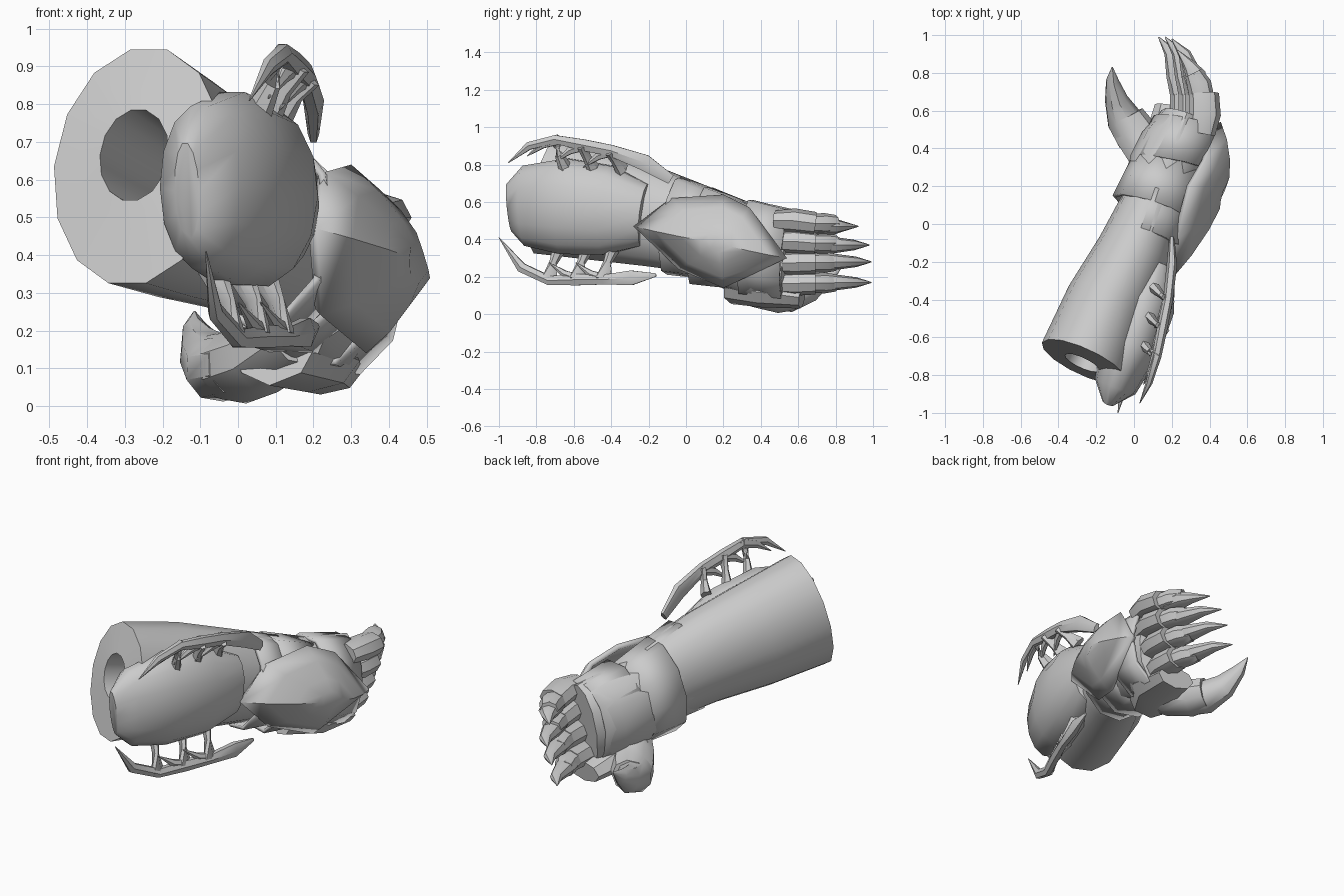
import bpy, bmesh, math
from mathutils import Vector as V


def finish(name, bm, thick=0, angle=40):
    bmesh.ops.recalc_face_normals(bm, faces=bm.faces)
    me = bpy.data.meshes.new(name)
    bm.to_mesh(me)
    bm.free()
    ob = bpy.data.objects.new(name, me)
    bpy.context.collection.objects.link(ob)
    if thick:
        m = ob.modifiers.new("thickness", 'SOLIDIFY')
        m.thickness = thick
        m.offset = -1
    bpy.ops.object.select_all(action='DESELECT')
    ob.select_set(True)
    bpy.context.view_layer.objects.active = ob
    bpy.ops.object.shade_smooth_by_angle(angle=math.radians(angle))
    return ob


def loft(name, stations, n=10, axis=None, caps=True, thick=0, angle=40):
    """Skin elliptical rings; station = x, y, z, side radius, up radius."""
    bm = bmesh.new()
    rings = []
    pts = [V(s[:3]) for s in stations]
    for i, s in enumerate(stations):
        t = V(axis) if axis else pts[min(i + 1, len(pts) - 1)] - pts[max(i - 1, 0)]
        t.normalize()
        ref = V((0, 0, 1)) if abs(t.z) < .9 else V((0, -1, 0))
        side = t.cross(ref).normalized()
        up = side.cross(t)
        rings.append([bm.verts.new(pts[i] + side * s[3] * math.cos(a) + up * s[4] * math.sin(a))
                      for a in (2 * math.pi * k / n for k in range(n))])
    for a, b in zip(rings, rings[1:]):
        for k in range(n):
            bm.faces.new((a[k], a[(k + 1) % n], b[(k + 1) % n], b[k]))
    if caps:
        bm.faces.new(rings[0])
        bm.faces.new(rings[-1])
    return finish(name, bm, thick, angle)


def shield(name, outline, bulge, peak, thick):
    """Domed plate: outline shrinks towards its peak while rising along bulge."""
    bm = bmesh.new()
    pts, c, h = [V(p) for p in outline], V(peak), V(bulge)
    n = len(pts)
    rings = [[bm.verts.new(c + (p - c) * f + h * (1 - f * f)) for p in pts]
             for f in (1, .75, .45, .2)]
    for a, b in zip(rings, rings[1:]):
        for k in range(n):
            bm.faces.new((a[k], a[(k + 1) % n], b[(k + 1) % n], b[k]))
    bm.faces.new(rings[-1])
    return finish(name, bm, thick, 35)


# forearm sleeve with a recessed arm hole in its end
loft("forearm", [(-.13, -.41, .58, .09, .11), (-.275, -.735, .665, .10, .125),
                 (-.265, -.73, .635, .245, .325), (-.14, -.42, .575, .225, .30),
                 (.0, -.15, .51, .2, .265), (.09, .08, .45, .17, .235)],
     14, axis=(.36, .78, -.19))

# domed outer plate on the forearm
loft("forearm_plate", [(-.135, -.945, .57, .035, .13), (-.10, -.86, .58, .115, .22),
                       (-.02, -.65, .577, .16, .262), (.055, -.42, .555, .165, .245),
                       (.12, -.22, .53, .10, .17)], 14, angle=50)

# overlapping wrist cuffs, each flared at its rear edge
loft("wrist_cuff_rear", [(.06, -.07, .475, .205, .27), (.13, .15, .42, .18, .24)],
     11, axis=(.3, .9, -.15), thick=.02, caps=False)
loft("wrist_cuff_front", [(.10, .08, .42, .225, .275), (.18, .32, .36, .19, .24)],
     10, axis=(.3, .9, -.15), thick=.02, caps=False)

# palm and knuckle band
loft("palm", [(.12, .12, .41, .17, .22), (.17, .30, .36, .20, .25),
              (.22, .42, .33, .19, .26), (.27, .56, .31, .13, .25)], 12)
loft("knuckle_band", [(.20, .32, .36, .215, .265), (.275, .54, .32, .175, .25)],
     10, axis=(.2, .97, -.1), thick=.02, caps=False)

# large pointed plate on the back of the hand
shield("hand_guard", [(.21, -.28, .47), (.23, -.08, .62), (.30, .20, .64), (.38, .34, .57),
                      (.46, .54, .30), (.34, .20, .14), (.22, -.04, .24)],
       (.13, 0, -.02), (.36, .17, .40), .03)

# four stacked fingers: two armour segments and a claw each
fingers = [(.50, .47, .375, .23, .92), (.39, .37, .355, .20, .98),
           (.275, .28, .32, .165, .99), (.165, .17, .275, .13, .99)]
for i, (z0, z1, x0, x1, ye) in enumerate(fingers):
    zm = (z0 + z1) / 2
    loft(f"finger_{i}_base", [(x0 - .02, .48, z0, .075, .055), (x0, .58, z0, .085, .066),
                              (x0 - .005, .69, zm, .08, .062)], 8)
    loft(f"finger_{i}_middle", [(x0 - .01, .64, zm, .065, .05), (x0 - .03, .74, zm, .065, .056),
                                (x0 - .06, .80, zm, .048, .046)], 8)
    loft(f"finger_{i}_claw", [(x0 - .03, .70, z1, .055, .045), (x0 - .05, .79, z1, .055, .044),
                              ((x0 + x1) / 2 - .01, ye - .08, z1, .034, .028),
                              (x1, ye, z1, .003, .003)], 8)

# thumb curving up to a claw
loft("thumb_base", [(.15, .26, .2, .09, .10), (.07, .38, .13, .115, .10),
                    (.0, .49, .105, .115, .10), (-.04, .57, .11, .095, .09)], 9)
loft("thumb_claw", [(.0, .44, .11, .09, .085), (-.05, .55, .10, .098, .09),
                    (-.095, .66, .14, .062, .075), (-.115, .76, .2, .034, .04),
                    (-.115, .83, .25, .003, .003)], 9)
loft("lower_hand_flap", [(.10, .27, .17, .13, .12), (.19, .42, .12, .14, .085),
                         (.22, .62, .09, .11, .06)], 8)

# claw ridges above and below the forearm plate, on short posts
ridges = {
    "upper": [(.20, -.08, .72, .015, .03), (.20, -.22, .81, .028, .05),
              (.18, -.40, .875, .026, .035), (.15, -.55, .905, .028, .035),
              (.12, -.70, .935, .025, .026), (.08, -.84, .90, .018, .024),
              (.03, -.95, .81, .002, .002)],
    "lower": [(.21, -.16, .21, .006, .01), (.18, -.29, .195, .026, .045),
              (.13, -.44, .185, .024, .03), (.07, -.58, .185, .026, .035),
              (.0, -.73, .18, .025, .028), (-.06, -.88, .25, .02, .03),
              (-.085, -1.0, .41, .002, .002)]}
for side, path in ridges.items():
    loft(side + "_claw_ridge", path, 6)
    s = 1 if side == "upper" else -1
    for k, (x, y, z) in enumerate(p[:3] for p in (path[2], path[3], path[4])):
        zr = .57 + s * .2
        # post rooted in the plate
        loft(f"{side}_post_{k}", [(x - .07, y + .06, zr, .03, .045),
                                  (x - .03, y + .02, (z + zr) / 2, .018, .026),
                                  (x, y, z, .022, .05)], 6)
        # barb hooking forward from the ridge
        loft(f"{side}_barb_{k}", [(x, y + .02, z, .024, .03),
                                  (x - .03, y - .07, z - s * .03, .018, .022),
                                  (x - .07, y - .15, z - s * .09, .002, .002)], 6)
